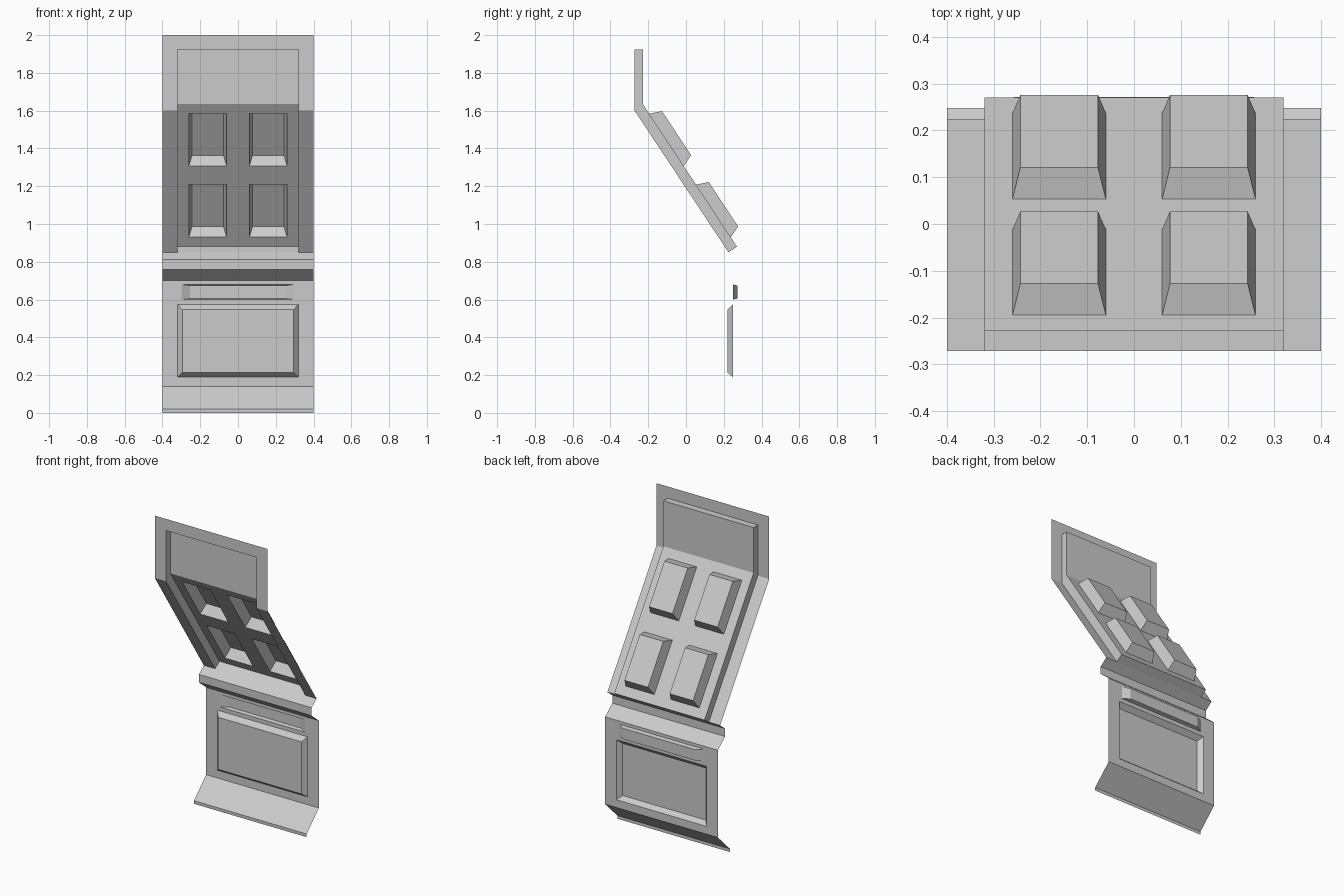
import bpy, bmesh

if "Cube" in bpy.data.objects:
    bpy.data.objects.remove(bpy.data.objects["Cube"])

W, R = 0.40, 0.32          # half width of the sheet and of the upper recess


def make(name, quads):
    """Build one thin sheet part from quads, welding shared corners."""
    bm = bmesh.new()
    for q in quads:
        bm.faces.new([bm.verts.new(p) for p in q])
    bmesh.ops.remove_doubles(bm, verts=bm.verts, dist=1e-4)
    me = bpy.data.meshes.new(name)
    bm.to_mesh(me)
    bm.free()
    ob = bpy.data.objects.new(name, me)
    bpy.context.collection.objects.link(ob)
    return ob


def rect(x0, x1, top, bot):
    """Corners of a front-facing rectangle; top and bot are (y, z)."""
    return [(x0, *top), (x0, *bot), (x1, *bot), (x1, *top)]


def panel(xs, rows, holes=()):
    """Grid of rectangles between x cuts and (y, z) rows, leaving holes."""
    return [rect(xs[i], xs[i + 1], rows[j], rows[j + 1])
            for j in range(len(rows) - 1) for i in range(len(xs) - 1)
            if (i, j) not in holes]


def tray(outer, inner):
    """Sloped walls from the outer to the inner rectangle, plus the floor."""
    walls = [[outer[k], outer[(k + 1) % 4], inner[(k + 1) % 4], inner[k]]
             for k in range(4)]
    return walls + [inner]


# Side profile of the upper sheet and of its recess
F = [(-0.272, 1.925), (-0.272, 1.60), (0.225, 0.85)]
B = [(-0.228, 1.925), (-0.228, 1.634), (0.27, 0.88)]

# Upper sheet: header and the two borders down the slope
xs = [-W, -R, R, W]
make("upper_frame", panel(xs, [(-0.272, 2.0)] + F, {(1, 1), (1, 2)}))

# Recess walls: top, bottom, and both sides following the bend
walls = [[(-R, *F[0]), (-R, *B[0]), (R, *B[0]), (R, *F[0])],
         [(-R, *B[2]), (-R, *F[2]), (R, *F[2]), (R, *B[2])]]
for k in range(2):
    walls.append([(-R, *F[k]), (-R, *F[k + 1]), (-R, *B[k + 1]), (-R, *B[k])])
    walls.append([(R, *B[k]), (R, *B[k + 1]), (R, *F[k + 1]), (R, *F[k])])
make("recess_walls", walls)


# Recess back with four openings on the slope
def on_slope(y):
    t = (y - B[1][0]) / (B[2][0] - B[1][0])
    return (y, B[1][1] + t * (B[2][1] - B[1][1]))


cols = [-R, -0.26, -0.06, 0.06, 0.26, R]
rows = [on_slope(y) for y in (B[1][0], -0.195, -0.012, 0.053, 0.237, B[2][0])]
make("recess_back", panel([-R, R], B[:2])
     + panel(cols, rows, {(1, 1), (3, 1), (1, 3), (3, 3)}))

# Four deep trays sunk into the slope
d, v, n = 0.026, (0.551, -0.834), (0.834, 0.551)
for i in (1, 3):
    for j in (1, 3):
        t, b = rows[j], rows[j + 1]
        it = tuple(t[k] + d * v[k] + 0.064 * n[k] for k in (0, 1))
        ib = tuple(b[k] - d * v[k] + 0.064 * n[k] for k in (0, 1))
        make("slope_tray", tray(rect(cols[i], cols[i + 1], t, b),
                                rect(cols[i] + 0.017, cols[i + 1] - 0.017, it, ib)))

# Ledge jutting forward between upper and lower halves
Y = 0.248
make("ledge", panel([-W, W], [F[2], (0.175, 0.811), (0.175, 0.76), (Y, 0.70)]))

# Lower sheet with openings for the slot and the raised panel
make("lower_sheet", panel([-W, -R, -0.30, 0.30, R, W],
                          [(Y, z) for z in (0.70, 0.68, 0.60, 0.575, 0.19, 0.14)],
                          {(2, 1), (1, 3), (2, 3), (3, 3)}))
make("slot", tray(rect(-0.30, 0.30, (Y, 0.68), (Y, 0.60)),
                  rect(-0.255, 0.255, (0.272, 0.674), (0.272, 0.605))))
make("raised_panel", tray(rect(-R, R, (Y, 0.575), (Y, 0.19)),
                          rect(-0.295, 0.295, (0.22, 0.547), (0.22, 0.213))))

# Sloped kick plate at the floor
make("kick_plate", panel([-W, W], [(Y, 0.14), (0.125, 0.02), (0.125, 0.0)]))
